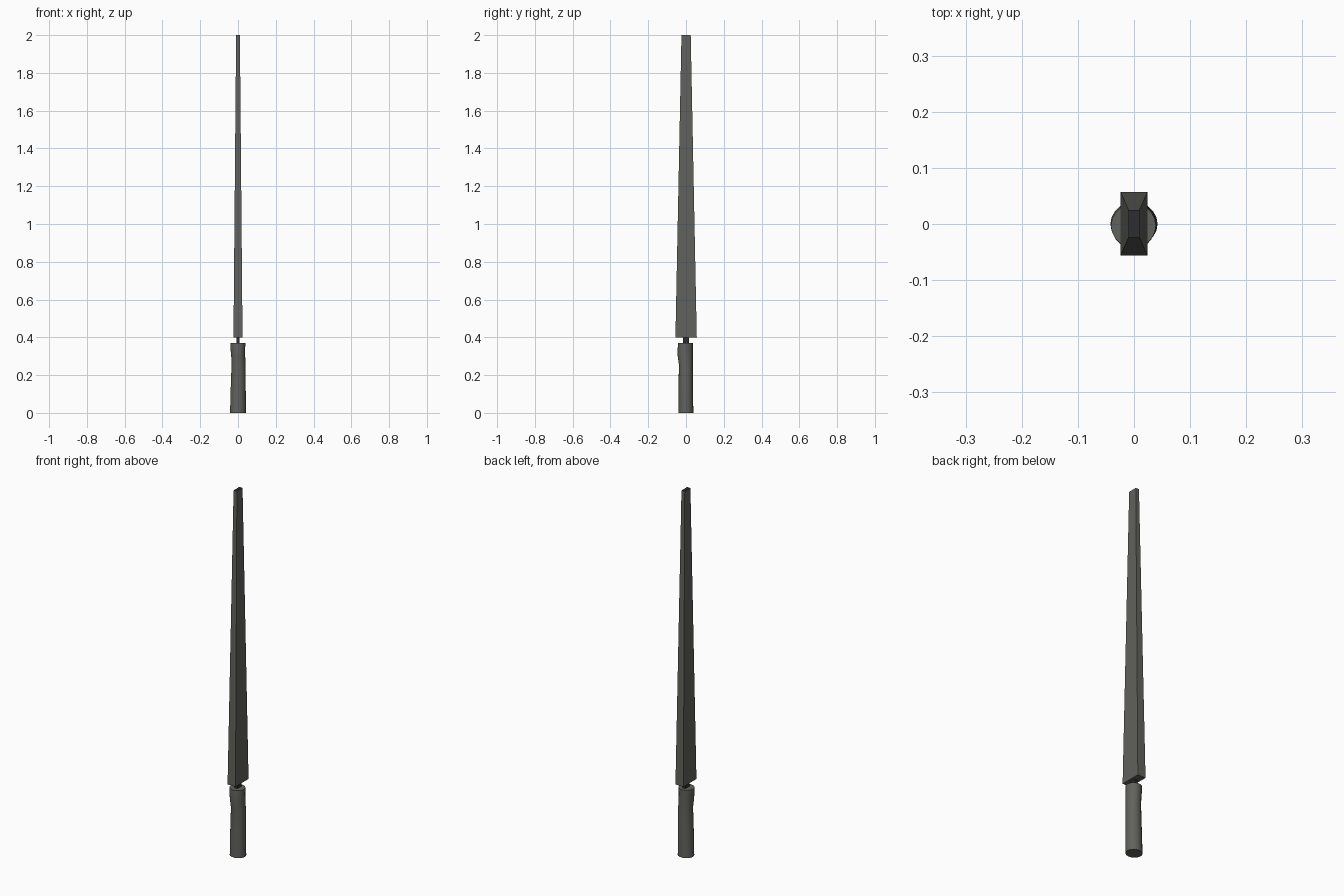
import bpy, math

if "Cube" in bpy.data.objects:
    bpy.data.objects.remove(bpy.data.objects["Cube"])


def material(name, rgb):
    m = bpy.data.materials.new(name)
    m.diffuse_color = (*rgb, 1)
    m.use_nodes = True
    m.node_tree.nodes["Principled BSDF"].inputs["Base Color"].default_value = m.diffuse_color
    return m


grey = material("dark grey", (0.12, 0.12, 0.11))
black = material("near black", (0.026, 0.026, 0.028))


def loft(name, rings, mats, smooth=False):
    """Skin a list of equal-length rings and cap both ends (faces 0 and 1)."""
    n = len(rings[0])
    verts = [p for r in rings for p in r]
    faces = [list(range(n))[::-1], [(len(rings) - 1) * n + i for i in range(n)]]
    for k in range(len(rings) - 1):
        for i in range(n):
            j = (i + 1) % n
            faces.append([k * n + i, k * n + j, (k + 1) * n + j, (k + 1) * n + i])
    me = bpy.data.meshes.new(name)
    me.from_pydata(verts, [], faces)
    for m in mats:
        me.materials.append(m)
    ob = bpy.data.objects.new(name, me)
    bpy.context.collection.objects.link(ob)
    if smooth:
        bpy.ops.object.select_all(action='DESELECT')
        ob.select_set(True)
        bpy.context.view_layer.objects.active = ob
        bpy.ops.object.shade_smooth_by_angle(angle=math.radians(40))
    return ob


def rect(z, x, y0, y1):
    return [(-x, y0, z), (x, y0, z), (x, y1, z), (-x, y1, z)]


def oval(z, cx, cy, rx, ry, n=20):
    return [(cx + rx * math.cos(2 * math.pi * i / n),
             cy + ry * math.sin(2 * math.pi * i / n), z) for i in range(n)]


# long tapered blade with a blunt, black tip face
blade = loft("blade", [rect(0.40, 0.024, -0.056, 0.057),
                       rect(2.0, 0.010, -0.024, 0.025)], [grey, black])
blade.data.polygons[1].material_index = 1

# narrow black tang joining blade and grip
loft("tang", [rect(0.36, 0.008, -0.017, 0.017),
              rect(0.405, 0.008, -0.017, 0.017)], [black])

# slightly uneven rounded grip
loft("handle", [oval(*r) for r in (
    (0.00, 0.000, 0.000, 0.042, 0.039),
    (0.12, 0.001, -0.001, 0.040, 0.038),
    (0.26, 0.003, -0.001, 0.037, 0.037),
    (0.30, 0.001, -0.004, 0.037, 0.040),
    (0.34, -0.001, -0.004, 0.039, 0.040),
    (0.37, -0.001, -0.003, 0.040, 0.039))], [grey], smooth=True)
